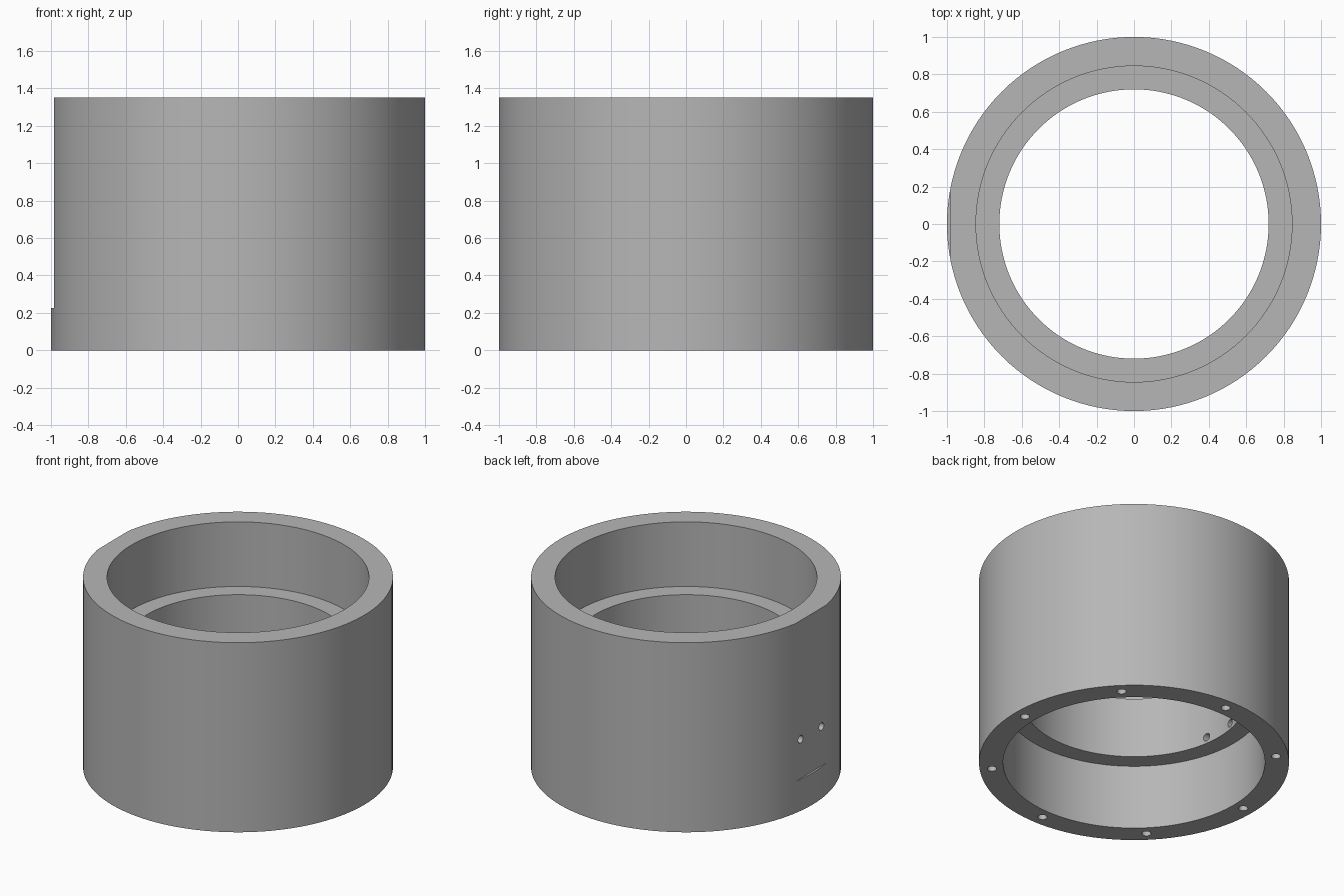
import bpy
import bmesh
from math import cos, sin, pi
from mathutils import Matrix, Vector

default = bpy.data.objects.get("Cube")
if default:
    bpy.data.objects.remove(default, do_unlink=True)

HEIGHT = 1.35
SEGMENTS = 128

grey = bpy.data.materials.new("metal grey")
grey.use_nodes = True
grey.diffuse_color = (0.47, 0.47, 0.47, 1)
grey.node_tree.nodes["Principled BSDF"].inputs["Base Color"].default_value = (0.47, 0.47, 0.47, 1)


def add_object(name, bm):
    bmesh.ops.recalc_face_normals(bm, faces=bm.faces)
    mesh = bpy.data.meshes.new(name)
    bm.to_mesh(mesh)
    bm.free()
    mesh.materials.append(grey)
    obj = bpy.data.objects.new(name, mesh)
    bpy.context.collection.objects.link(obj)
    return obj


def lathe(name, profile):
    """Closed ring from a closed (radius, height) profile."""
    bm = bmesh.new()
    rings = [[bm.verts.new((r * cos(2 * pi * i / SEGMENTS), r * sin(2 * pi * i / SEGMENTS), z))
              for i in range(SEGMENTS)] for r, z in profile]
    for k, ring in enumerate(rings):
        following = rings[(k + 1) % len(rings)]
        for i in range(SEGMENTS):
            j = (i + 1) % SEGMENTS
            bm.faces.new((ring[i], ring[j], following[j], following[i]))
    return add_object(name, bm)


def drill(bm, centre, radius, depth, axis):
    turn = Vector((0, 0, 1)).rotation_difference(Vector(axis)).to_matrix().to_4x4()
    bmesh.ops.create_cone(bm, cap_ends=True, segments=24, radius1=radius, radius2=radius,
                          depth=depth, matrix=Matrix.Translation(centre) @ turn)


def cut(body, name, bm):
    cutter = add_object(name, bm)
    cutter.hide_render = True
    mod = body.modifiers.new(name, 'BOOLEAN')
    mod.operation = 'DIFFERENCE'
    mod.solver = 'EXACT'
    mod.object = cutter
    bpy.context.view_layer.objects.active = body
    bpy.ops.object.modifier_apply(modifier=mod.name)
    bpy.data.objects.remove(cutter, do_unlink=True)


# Housing ring: a bore from each end with a narrower shoulder between them
bore, shoulder, low, high = 0.845, 0.72, 0.46, 0.89
housing = lathe("bearing_housing", [
    (1, 0), (1, HEIGHT), (bore, HEIGHT), (bore, high),
    (shoulder, high), (shoulder, low), (bore, low), (bore, 0)])

# Flat on the side, stopping above the base
flat = bmesh.new()
bmesh.ops.create_cube(flat, size=1, matrix=Matrix.Translation((-1.085, 0, 0.825))
                      @ Matrix.Diagonal((0.2, 1, 1.2, 1)))
cut(housing, "flat_cutter", flat)

# Pair of ports through the flat into the shoulder
ports = bmesh.new()
for side in (-1, 1):
    drill(ports, (-0.85, side * 0.118, 0.505), 0.027, 0.5, (1, 0, 0))
cut(housing, "port_cutter", ports)

# Circle of blind bolt holes in the base
bolts = bmesh.new()
for i in range(8):
    a = i * pi / 4
    drill(bolts, (0.92 * cos(a), 0.92 * sin(a), 0.1), 0.03, 0.3, (0, 0, 1))
cut(housing, "bolt_hole_cutter", bolts)

# Smooth walls with crisp rims
bpy.ops.object.select_all(action='DESELECT')
housing.select_set(True)
bpy.context.view_layer.objects.active = housing
bpy.ops.object.shade_smooth_by_angle(angle=pi / 6)
